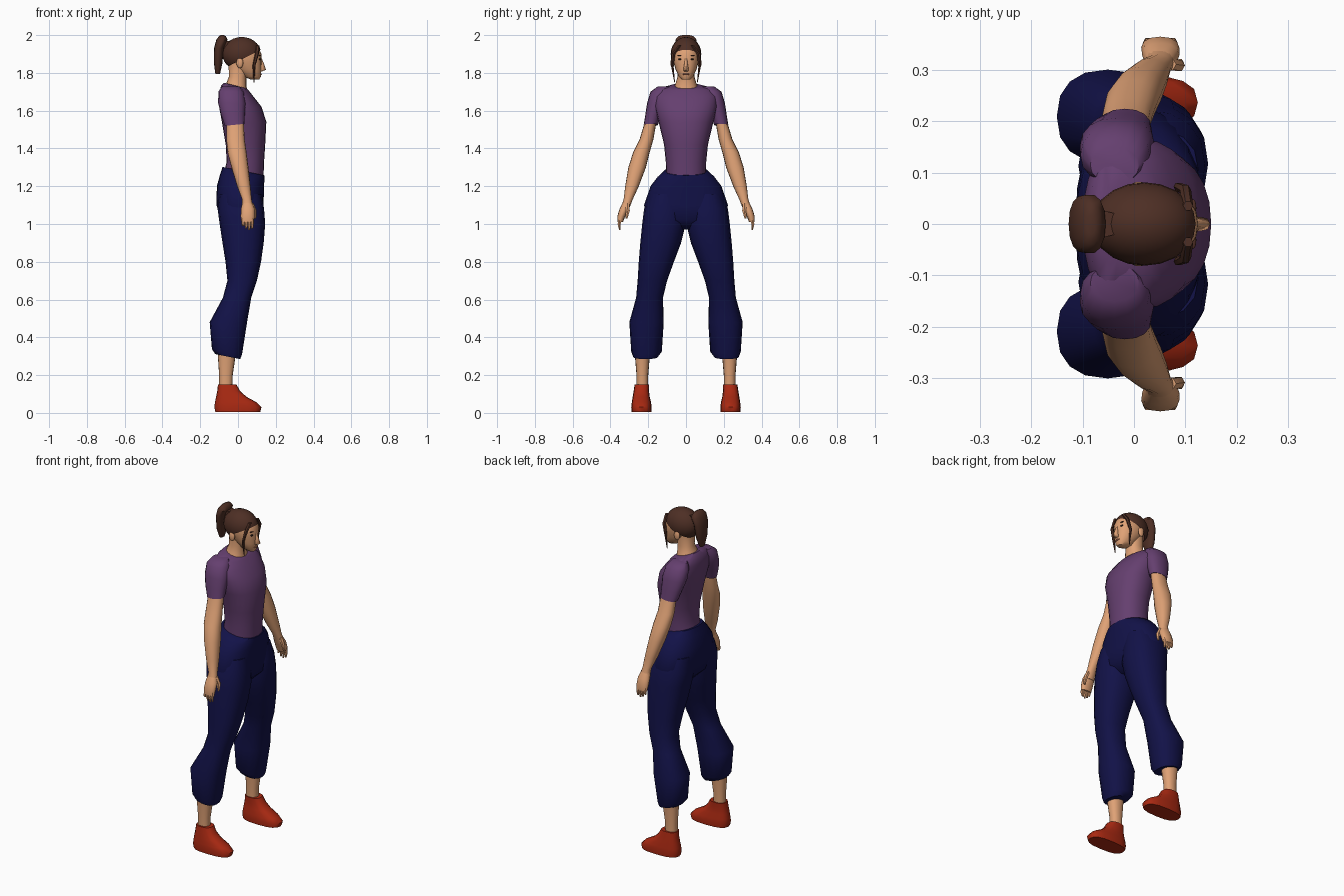
import bpy
import bmesh
import math
from mathutils import Vector

default_cube = bpy.data.objects.get("Cube")
if default_cube:
    bpy.data.objects.remove(default_cube, do_unlink=True)


def make_material(name, red, green, blue):
    material = bpy.data.materials.new(name)
    material.use_nodes = True
    color = (red, green, blue, 1)
    material.diffuse_color = color
    shader = material.node_tree.nodes["Principled BSDF"]
    shader.inputs["Base Color"].default_value = color
    shader.inputs["Roughness"].default_value = .9
    return material


skin = make_material("skin", .74, .36, .18)
purple = make_material("purple_cloth", .13, .05, .16)
navy = make_material("navy_cloth", .006, .006, .065)
red = make_material("red_leather", .4, .022, .006)
brown = make_material("brown_hair", .075, .028, .018)
dark = make_material("dark_eye", .03, .015, .01)
lip = make_material("lip", .45, .16, .09)


def finish(name, mesh_data, material):
    """Turn a bmesh into a smooth shaded object."""
    bmesh.ops.recalc_face_normals(mesh_data, faces=mesh_data.faces)
    mesh = bpy.data.meshes.new(name)
    mesh_data.to_mesh(mesh)
    mesh_data.free()
    mesh.materials.append(material)
    part = bpy.data.objects.new(name, mesh)
    bpy.context.collection.objects.link(part)
    bpy.ops.object.select_all(action='DESELECT')
    part.select_set(True)
    bpy.context.view_layer.objects.active = part
    bpy.ops.object.shade_smooth_by_angle(angle=math.radians(50))
    return part


def skin_rings(name, rings, material):
    """Bridge a list of point rings and cap both ends."""
    bm = bmesh.new()
    loops = [[bm.verts.new(point) for point in ring] for ring in rings]
    count = len(loops[0])
    for low, high in zip(loops, loops[1:]):
        for i in range(count):
            j = (i + 1) % count
            bm.faces.new((low[i], low[j], high[j], high[i]))
    bm.faces.new(loops[0])
    bm.faces.new(loops[-1])
    return finish(name, bm, material)


def loft(name, material, sections, side=1, sides=16, power=.9):
    """Each section is z, back x, front x, low y, high y and a forward slope."""
    rings = []
    for z, back, front, inner, outer, *slope in sections:
        tilt = slope[0] if slope else 0
        ring = []
        for i in range(sides):
            angle = math.tau * i / sides
            c, s = math.cos(angle), math.sin(angle)
            c = math.copysign(abs(c) ** power, c)
            s = math.copysign(abs(s) ** power, s)
            reach = c * (front - back) / 2
            width = s * (outer - inner) / 2
            ring.append(((back + front) / 2 + reach,
                         side * ((inner + outer) / 2 + width),
                         z + tilt * reach))
        rings.append(ring)
    return skin_rings(name, rings, material)


def centred(name, material, sections, **options):
    """Loft that is symmetric about the middle of the body."""
    full = [(z, back, front, -half, half, *rest)
            for z, back, front, half, *rest in sections]
    return loft(name, material, full, **options)


def tube(name, material, path, radii, side=1, sides=8):
    """Tapered tube through a few roughly vertical points."""
    sections = [(z, x - r, x + r, y - r, y + r)
                for (x, y, z), r in zip(path, radii)]
    return loft(name, material, sections, side, sides, 1)


def ellipsoid(name, material, centre, radii, cut=None):
    """Scaled sphere, optionally trimmed below a plane."""
    bm = bmesh.new()
    bmesh.ops.create_uvsphere(bm, u_segments=20, v_segments=14, radius=1)
    bmesh.ops.scale(bm, vec=radii, verts=bm.verts)
    bmesh.ops.translate(bm, vec=centre, verts=bm.verts)
    if cut:
        point, normal = cut
        geometry = bm.verts[:] + bm.edges[:] + bm.faces[:]
        bmesh.ops.bisect_plane(bm, geom=geometry, plane_co=Vector(point),
                               plane_no=Vector(normal), clear_inner=True)
    return finish(name, bm, material)


# Torso and hips
centred("shirt", purple, [
    (1.265, -.07, .135, .106, -.2), (1.33, -.06, .138, .107),
    (1.42, -.065, .144, .116), (1.54, -.085, .15, .145),
    (1.62, -.1, .125, .165), (1.68, -.1, .085, .165, -.1),
    (1.72, -.09, .055, .135, -.15), (1.733, -.075, .045, .07, -.25)],
    sides=24)
centred("trouser_hips", navy, [
    (.97, -.04, .08, .06), (1.02, -.09, .13, .2),
    (1.1, -.114, .135, .222), (1.2, -.112, .138, .188),
    (1.25, -.095, .14, .15, -.1), (1.28, -.082, .14, .115, -.2)],
    sides=24, power=.85)

# Neck and head
centred("neck", skin, [
    (1.7, -.075, .05, .07), (1.74, -.06, .045, .056, -.2),
    (1.78, -.048, .045, .045), (1.85, -.05, .06, .05)])
centred("head", skin, [
    (1.764, .07, .112, .02), (1.78, .03, .121, .038),
    (1.82, -.01, .124, .056), (1.86, -.045, .125, .067),
    (1.9, -.06, .124, .072), (1.94, -.06, .106, .062),
    (1.97, -.03, .07, .04)], sides=20)
centred("nose", skin, [
    (1.808, .11, .128, .012), (1.816, .11, .148, .014),
    (1.85, .11, .137, .009), (1.88, .11, .124, .006)], sides=8)
ellipsoid("mouth", lip, (.12, 0, 1.793), (.006, .018, .005))

# Hair
ellipsoid("hair_cap", brown, (.02, 0, 1.9), (.103, .081, .09),
          cut=((.02, 0, 1.872), (-.5, 0, 1)))
centred("ponytail", brown, [
    (1.795, -.12, -.095, .018), (1.85, -.127, -.083, .042),
    (1.93, -.127, -.075, .055), (1.975, -.115, -.055, .058),
    (1.995, -.1, -.065, .04), (2, -.09, -.075, .02)], sides=14)
centred("hair_tie", brown, [
    (1.93, -.09, -.03, .025), (1.97, -.09, -.02, .025)], sides=8)

# Paired parts
for label, side in (("left", 1), ("right", -1)):
    # Face details
    ellipsoid(label + "_ear", skin, (.01, side * .072, 1.853),
              (.018, .01, .028))
    ellipsoid(label + "_eye", dark, (.115, side * .03, 1.872),
              (.006, .012, .005))
    ellipsoid(label + "_eyebrow", brown, (.115, side * .032, 1.893),
              (.006, .016, .003))
    tube(label + "_hair_lock", brown,
         [(.105, .035, 1.945), (.1, .066, 1.9), (.085, .073, 1.84),
          (.084, .06, 1.75)], [.01, .011, .008, .002], side, 6)

    # Sleeve, arm and hand
    loft(label + "_sleeve", purple, [
        (1.525, -.07, .034, .148, .224, .1), (1.58, -.09, .036, .13, .215),
        (1.64, -.105, .04, .1, .206), (1.7, -.104, .03, .08, .188),
        (1.728, -.085, .01, .08, .15)], side)
    loft(label + "_arm", skin, [
        (1.07, .02, .085, .305, .35), (1.13, .022, .072, .282, .33),
        (1.2, -.005, .066, .25, .322), (1.3, -.035, .055, .212, .305),
        (1.38, -.055, .045, .192, .28), (1.45, -.062, .035, .172, .245),
        (1.55, -.062, .03, .155, .215)], side)
    loft(label + "_palm", skin, [
        (1.01, .018, .084, .334, .362), (1.04, .014, .088, .322, .364),
        (1.08, .016, .088, .303, .352), (1.12, .024, .072, .286, .332)],
        side, 12)
    for number, tip in enumerate((.99, .975, .968, .975)):
        x = .027 + number * .016
        tube(f"{label}_finger_{number}", skin,
             [(x, .349, 1.03), (x, .354, 1), (x, .35, tip)],
             [.01, .009, .005], side, 6)
    tube(label + "_thumb", skin,
         [(.07, .31, 1.11), (.087, .308, 1.07), (.09, .315, 1.03)],
         [.012, .012, .006], side, 6)

    # Trouser leg and ankle
    loft(label + "_trouser_leg", navy, [
        (.298, -.12, .012, .148, .28, -.2),
        (.325, -.138, .022, .128, .29, -.15),
        (.48, -.15, .048, .118, .3), (.61, -.08, .07, .122, .264),
        (.7, -.056, .1, .1, .256), (.8, -.066, .122, .064, .25),
        (.9, -.082, .136, .026, .242), (1, -.097, .144, .002, .232),
        (1.08, -.108, .138, .004, .222), (1.16, -.1, .125, .02, .19)],
        side, power=.85)
    loft(label + "_ankle", skin, [
        (.12, -.1, -.03, .2, .262), (.2, -.1, -.028, .2, .262),
        (.32, -.108, -.01, .19, .272)], side)

    # Shoe, with the toe pushed slightly outward
    loft(label + "_shoe", red, [
        (.005, -.12, .118, .184, .288), (.03, -.125, .124, .182, .29),
        (.055, -.122, .1, .185, .287), (.085, -.116, .045, .192, .282),
        (.115, -.11, .012, .196, .277), (.15, -.106, -.008, .195, .272)],
        side, power=.75)
